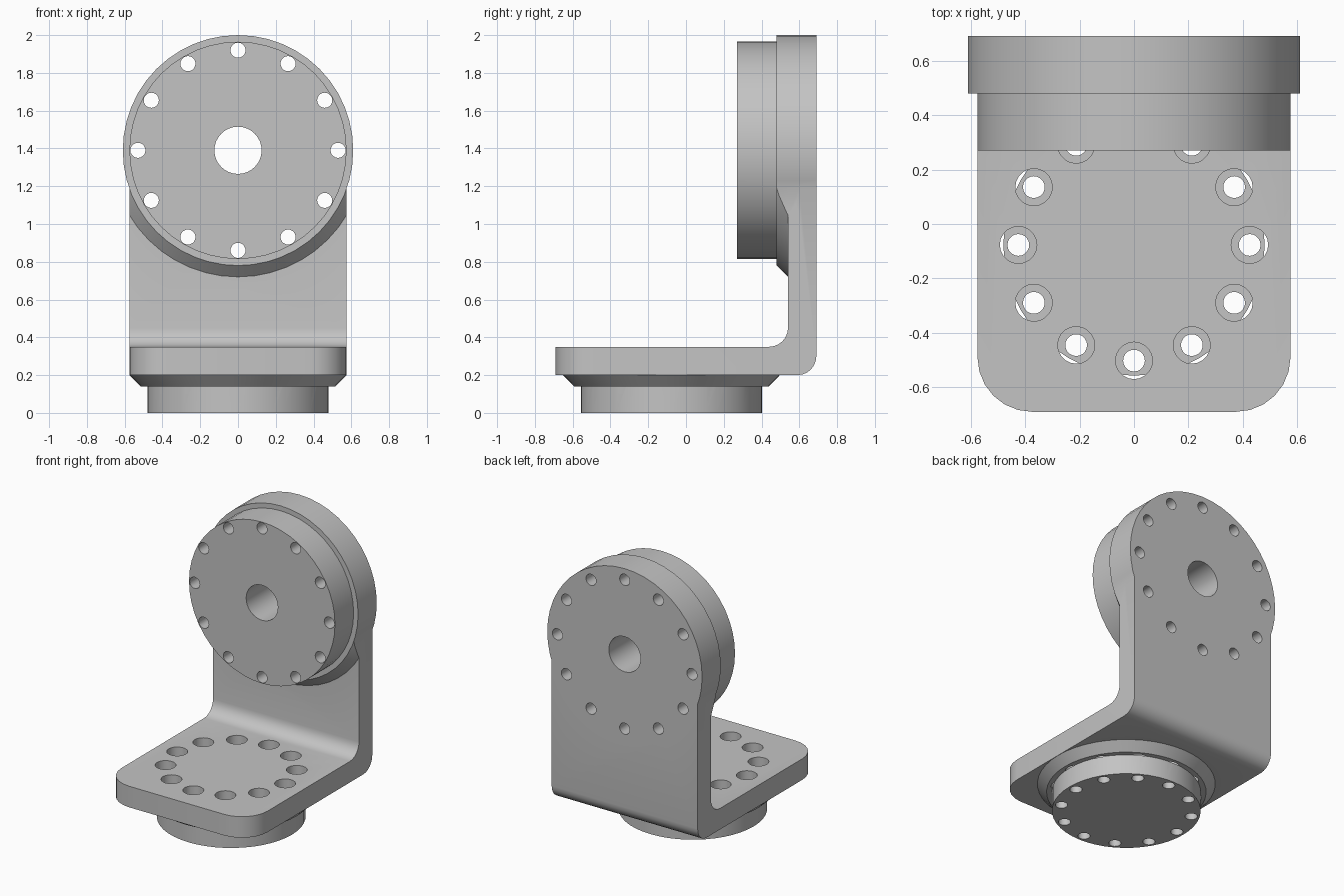
import bpy, bmesh
from math import pi, sin, cos, radians
from mathutils import Matrix, Vector

default = bpy.data.objects.get("Cube")
if default:
    bpy.data.objects.remove(default, do_unlink=True)

HALF = 0.575          # half width of the bracket
HEAD_Z = 1.39         # height of the upper disc axis
BASE_Y = -0.077       # position of the lower disc axis
ALONG_Y = Matrix.Translation((0, 0, HEAD_Z)) @ Matrix.Rotation(radians(-90), 4, 'X')
ALONG_Z = Matrix.Translation((0, BASE_Y, 0))

grey = bpy.data.materials.new("machined grey")
grey.use_nodes = True
colour = (0.55, 0.55, 0.55, 1)
grey.diffuse_color = colour
grey.node_tree.nodes["Principled BSDF"].inputs["Base Color"].default_value = colour


def finish(name, bm):
    bmesh.ops.recalc_face_normals(bm, faces=bm.faces)
    mesh = bpy.data.meshes.new(name)
    bm.to_mesh(mesh)
    bm.free()
    mesh.materials.append(grey)
    obj = bpy.data.objects.new(name, mesh)
    bpy.context.collection.objects.link(obj)
    return obj


def turned(name, profile, frame, steps=48):
    """Closed solid of revolution from (radius, height) points, ends capped."""
    bm = bmesh.new()
    rings = [[bm.verts.new((r * sin(2 * pi * i / steps), r * cos(2 * pi * i / steps), h))
              for i in range(steps)] for r, h in profile]
    for a, b in zip(rings, rings[1:]):
        for i in range(steps):
            j = (i + 1) % steps
            bm.faces.new((a[i], a[j], b[j], b[i]))
    bm.faces.new(rings[0])
    bm.faces.new(rings[-1])
    bm.transform(frame)
    return finish(name, bm)


def boolean(target, tool, operation):
    mod = target.modifiers.new(operation, 'BOOLEAN')
    mod.operation, mod.solver, mod.object = operation, 'EXACT', tool
    bpy.context.view_layer.objects.active = target
    bpy.ops.object.modifier_apply(modifier=mod.name)
    bpy.data.objects.remove(tool, do_unlink=True)


def bolt_holes(target, frame, ring, radius, low, high, steps=20):
    for i in range(12):
        a = i * pi / 6
        place = frame @ Matrix.Translation((ring * sin(a), ring * cos(a), 0))
        boolean(target, turned("hole_cutter", [(radius, low), (radius, high)], place, steps),
                'DIFFERENCE')


# L-shaped plate: extruded side profile, with rounded bends and front corners
bm = bmesh.new()
outline = [(-0.69, 0.2), (0.69, 0.2), (0.69, 1.4), (0.54, 1.4), (0.54, 0.35), (-0.69, 0.35)]
side = bm.faces.new([bm.verts.new((-HALF, y, z)) for y, z in outline])
extruded = bmesh.ops.extrude_face_region(bm, geom=[side])
bmesh.ops.translate(bm, vec=(2 * HALF, 0, 0),
                    verts=[v for v in extruded["geom"] if isinstance(v, bmesh.types.BMVert)])


def edges_at(test):
    return [e for e in bm.edges if test((e.verts[0].co + e.verts[1].co) / 2,
                                        e.verts[1].co - e.verts[0].co)]


bends = edges_at(lambda m, d: abs(d.x) > 1 and m.y > 0.5 and m.z < 0.5)
bmesh.ops.bevel(bm, geom=bends, offset=0.1, segments=6, profile=0.5, affect='EDGES')
corners = edges_at(lambda m, d: abs(d.z) > 0.1 and m.y < -0.6)
bmesh.ops.bevel(bm, geom=corners, offset=0.2, segments=6, profile=0.5, affect='EDGES')
bracket = finish("bracket", bm)

# Chamfered collar, trimmed to the plate width, below the head axis only
collar = turned("collar", [(0.61, 0.48), (0.67, 0.54), (0.67, 0.6)], ALONG_Y)
bm = bmesh.new()
bmesh.ops.create_cube(bm, size=1, matrix=Matrix.Translation((0, 0.5, HEAD_Z - 0.5))
                      @ Matrix.Diagonal((2 * HALF, 1, 1, 1)))
boolean(collar, finish("collar_trim", bm), 'INTERSECT')
boolean(bracket, collar, 'UNION')

# Stepped upper head and lower mounting flange
boolean(bracket, turned("head", [(0.575, 0.27), (0.575, 0.48), (0.61, 0.48), (0.61, 0.69)],
                        ALONG_Y), 'UNION')
boolean(bracket, turned("flange", [(0.48, 0), (0.48, 0.14), (0.515, 0.14), (0.574, 0.2),
                                   (0.55, 0.25)], ALONG_Z), 'UNION')

# Bore, bolt circles and counterbores
boolean(bracket, turned("bore_cutter", [(0.125, 0), (0.125, 1)], ALONG_Y, 32), 'DIFFERENCE')
bolt_holes(bracket, ALONG_Y, 0.53, 0.04, 0, 1)
bolt_holes(bracket, ALONG_Z, 0.425, 0.04, -0.1, 0.5)
bolt_holes(bracket, ALONG_Z, 0.425, 0.068, 0.14, 0.5)

bpy.ops.object.select_all(action='DESELECT')
bracket.select_set(True)
bpy.context.view_layer.objects.active = bracket
bpy.ops.object.shade_smooth_by_angle(angle=radians(30))
